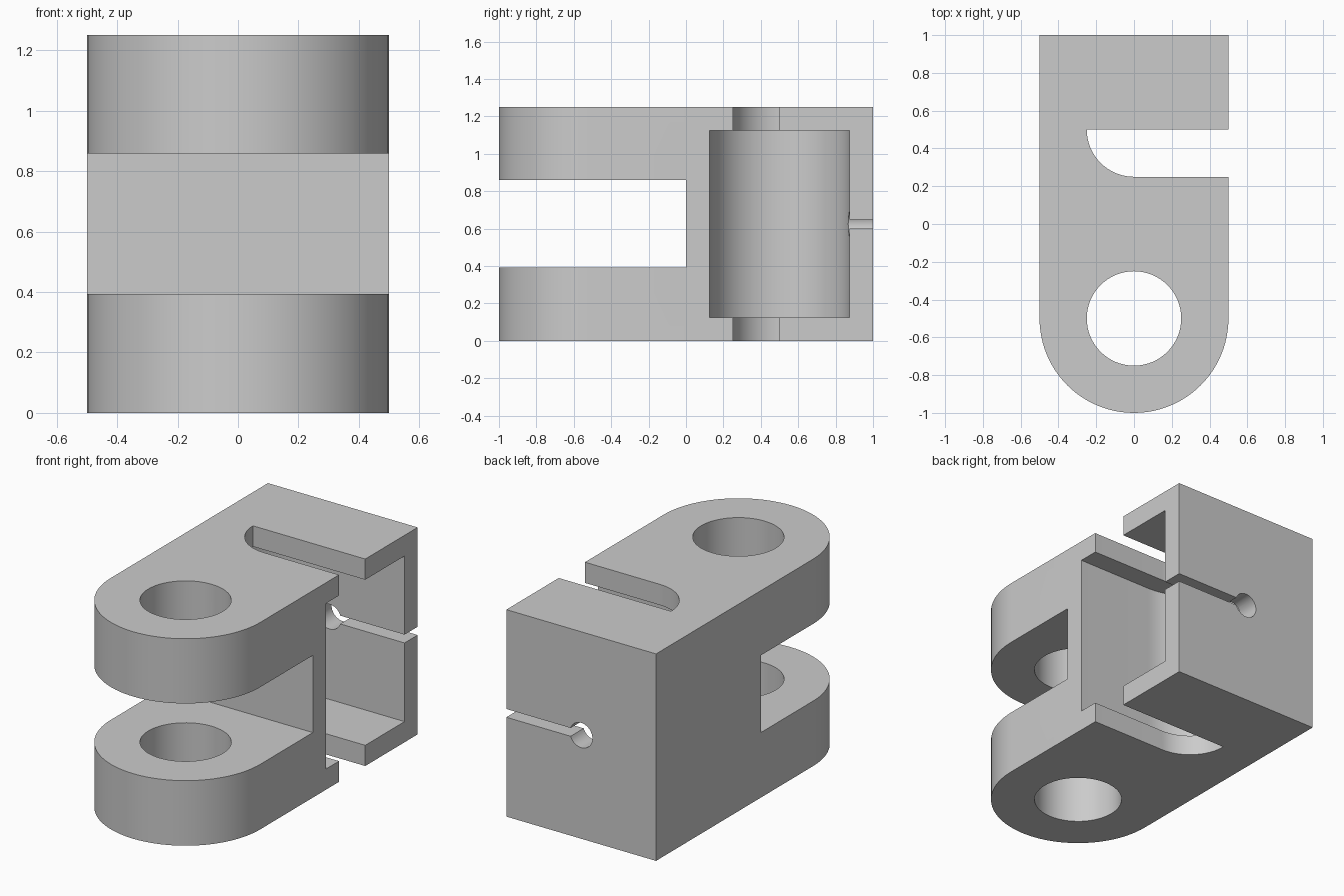
import bpy, bmesh, math
from mathutils import Matrix

if "Cube" in bpy.data.objects:
    bpy.data.objects.remove(bpy.data.objects["Cube"])

HEIGHT, MID = 1.25, 0.625


def arc(cx, cy, r, a0, a1, n):
    """Points along an arc, angles in degrees, both ends included."""
    angles = [math.radians(a0 + (a1 - a0) * i / n) for i in range(n + 1)]
    return [(cx + r * math.cos(a), cy + r * math.sin(a)) for a in angles]


def prism(name, outline, z0, z1, turn=None):
    """Extrude a flat outline from z0 to z1, optionally turned afterwards."""
    bm = bmesh.new()
    base = bm.faces.new([bm.verts.new((x, y, z0)) for x, y in outline])
    ext = bmesh.ops.extrude_face_region(bm, geom=[base])
    top = [v for v in ext["geom"] if isinstance(v, bmesh.types.BMVert)]
    bmesh.ops.translate(bm, verts=top, vec=(0, 0, z1 - z0))
    if turn:
        bm.transform(turn)
    bmesh.ops.recalc_face_normals(bm, faces=bm.faces)
    mesh = bpy.data.meshes.new(name)
    bm.to_mesh(mesh)
    bm.free()
    obj = bpy.data.objects.new(name, mesh)
    bpy.context.collection.objects.link(obj)
    return obj


def rect(x0, x1, y0, y1):
    return [(x0, y0), (x1, y0), (x1, y1), (x0, y1)]


grey = bpy.data.materials.new("plain grey")
grey.diffuse_color = (0.6, 0.6, 0.6, 1)
grey.use_nodes = True
grey.node_tree.nodes["Principled BSDF"].inputs["Base Color"].default_value = grey.diffuse_color

# Body: square back, rounded front
body = prism("clevis_body", [(0.5, 1), (-0.5, 1)] + arc(0, -0.5, 0.5, 180, 360, 48), 0, HEIGHT)
body.data.materials.append(grey)

# Local x, y of the back cutters become world x, z; depth runs along y
upright = Matrix(((1, 0, 0, 0), (0, 0, 1, 0), (0, 1, 0, 0), (0, 0, 0, 1)))
half_slit = 0.025
bore = math.degrees(math.asin(half_slit / 0.075))

cutters = [
    # Gap between the two fork arms
    prism("fork_gap", rect(-0.7, 0.7, -1.2, 0), 0.393, 0.859),
    # Pin hole through both arms
    prism("pin_hole", arc(0, -0.5, 0.25, 0, 360, 64)[:-1], -0.1, 1.35),
    # Barrel pocket open to the right side
    prism("barrel_pocket", [(0.7, 0.125), (0.7, 0.875)] + arc(0, 0.5, 0.375, 90, 270, 48),
          0.125, 1.125),
    # Slot with a quarter-round end through top and bottom walls
    prism("end_slot", [(0.7, 0.25), (0.7, 0.5)] + arc(0, 0.5, 0.25, 180, 270, 24), -0.1, 1.35),
    # Keyhole through the back wall: cable bore with a slit to the right side
    prism("cable_keyhole", [(0.7, MID - half_slit), (0.7, MID + half_slit)]
          + arc(0, MID, 0.075, bore, 360 - bore, 32), 0.5, 1.2, upright),
]

for cutter in cutters:
    cutter.hide_render = True
    mod = body.modifiers.new(cutter.name, "BOOLEAN")
    mod.operation = "DIFFERENCE"
    mod.solver = "EXACT"
    mod.object = cutter

# Bake the cuts and drop the cutters
bpy.context.view_layer.update()
graph = bpy.context.evaluated_depsgraph_get()
cut_mesh = bpy.data.meshes.new_from_object(body.evaluated_get(graph))
body.modifiers.clear()
body.data = cut_mesh
for cutter in cutters:
    bpy.data.objects.remove(cutter)

# Smooth the rounded walls, keep the machined edges sharp
bpy.context.view_layer.objects.active = body
body.select_set(True)
bpy.ops.object.shade_smooth_by_angle(angle=math.radians(30))
